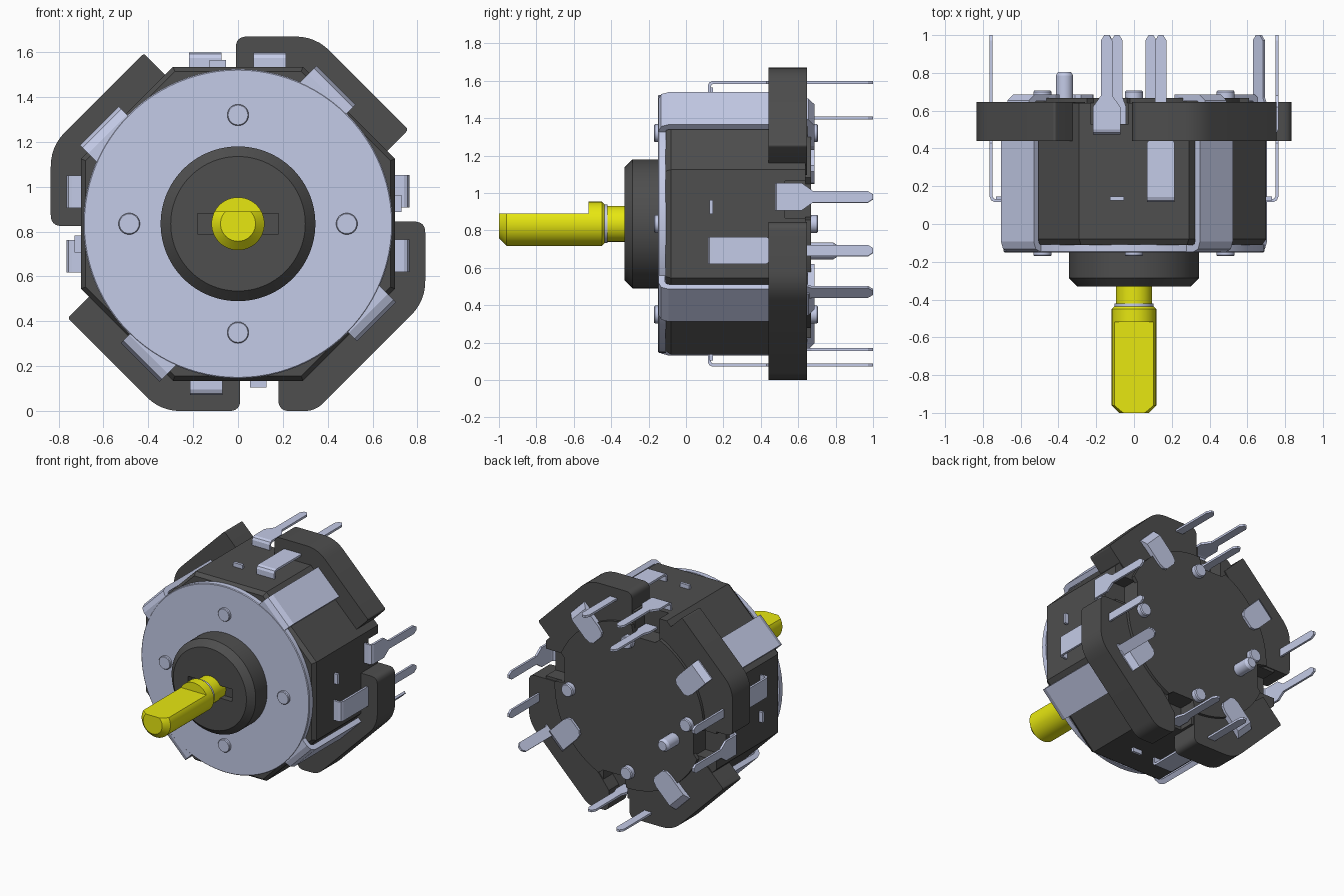
import bpy, bmesh, math
from mathutils import Vector

if "Cube" in bpy.data.objects:
    bpy.data.objects.remove(bpy.data.objects["Cube"])

C = 0.835  # height of the shaft axis


def material(name, srgb):
    lin = [(c / 255 / 12.92) if c < 11 else ((c / 255 + 0.055) / 1.055) ** 2.4 for c in srgb]
    m = bpy.data.materials.new(name)
    m.use_nodes = True
    m.diffuse_color = (*lin, 1)
    m.node_tree.nodes["Principled BSDF"].inputs["Base Color"].default_value = (*lin, 1)
    return m


METAL = material("pale blue metal", (202, 209, 238))
DARK = material("dark plastic", (78, 78, 78))
YELLOW = material("yellow plastic", (240, 240, 18))


def finish(bm, name, mat, smooth=True):
    bmesh.ops.recalc_face_normals(bm, faces=bm.faces)
    me = bpy.data.meshes.new(name)
    bm.to_mesh(me)
    bm.free()
    me.materials.append(mat)
    ob = bpy.data.objects.new(name, me)
    ob.location.z = C
    bpy.context.collection.objects.link(ob)
    if smooth:
        bpy.ops.object.select_all(action='DESELECT')
        ob.select_set(True)
        bpy.context.view_layer.objects.active = ob
        bpy.ops.object.shade_smooth_by_angle(angle=math.radians(25))
    return ob


def skin(bm, rings):
    """Join rings of equal length with quads and close both ends."""
    n = len(rings[0])
    for a, b in zip(rings, rings[1:]):
        for i in range(n):
            bm.faces.new((a[i], a[(i + 1) % n], b[(i + 1) % n], b[i]))
    bm.faces.new(rings[0])
    bm.faces.new(rings[-1])


def lathe(name, profile, mat, cx=0, cz=0, n=64, flat=None):
    """Revolve (radius, y) points around the y axis; flat cuts off the top."""
    bm = bmesh.new()
    skin(bm, [[bm.verts.new((cx + r * math.cos(math.tau * i / n), y,
                             cz + r * math.sin(math.tau * i / n)))
               for i in range(n)] for r, y in profile])
    if flat is not None:
        bmesh.ops.bisect_plane(bm, geom=bm.verts[:] + bm.edges[:] + bm.faces[:],
                               plane_co=(0, 0, flat), plane_no=(0, 0, 1), clear_outer=True)
        bmesh.ops.holes_fill(bm, edges=[e for e in bm.edges if e.is_boundary])
    return finish(bm, name, mat)


def prism(name, outline, y0, y1, mat, chamfer=0):
    """Extrude an (x, z) outline along y, with an optional front chamfer."""
    levels = [(y0, 1), (y1, 1)]
    if chamfer:
        levels = [(y0, 1 - chamfer), (y0 + chamfer, 1), (y1, 1)]
    bm = bmesh.new()
    skin(bm, [[bm.verts.new((x * s, y, z * s)) for x, z in outline] for y, s in levels])
    return finish(bm, name, mat)


def ribbon(name, path, angle, thick, mat=METAL):
    """Bent sheet strip; path holds (radius, y, sideways centre, width)."""
    a = math.radians(angle)
    u = Vector((math.cos(a), 0, math.sin(a)))
    v = Vector((-math.sin(a), 0, math.cos(a)))
    bm = bmesh.new()
    rows = [[bm.verts.new(u * r + v * (t + s * w / 2) + Vector((0, y, 0))) for s in (-1, 1)]
            for r, y, t, w in path]
    for p, q in zip(rows, rows[1:]):
        bm.faces.new((p[0], p[1], q[1], q[0]))
    ob = finish(bm, name, mat, smooth=False)
    mod = ob.modifiers.new("thickness", 'SOLIDIFY')
    mod.thickness = thick
    mod.offset = 0
    mod.use_even_offset = True
    return ob


def rounded(points):
    """Round each (x, z, radius) corner with a short curve."""
    out = []
    for i, (x, z, r) in enumerate(points):
        p = Vector((x, z))
        if r == 0:
            out.append(p)
            continue
        a = p + (Vector(points[i - 1][:2]) - p).normalized() * r
        b = p + (Vector(points[(i + 1) % len(points)][:2]) - p).normalized() * r
        for k in range(7):
            t = k / 6
            out.append(a * (1 - t) ** 2 + p * 2 * t * (1 - t) + b * t * t)
    return out


def turn(points, quarter):
    for _ in range(quarter % 4):
        points = [(-z, x, r) for x, z, r in points]
    return points


# Octagonal housing: full front part, notched rear part
R8 = 0.70 / math.cos(math.pi / 8)
octagon = [(R8 * math.cos(math.pi * (k + 0.5) / 4), R8 * math.sin(math.pi * (k + 0.5) / 4))
           for k in range(8)]
prism("housing_front", octagon, -0.11, 0.53, DARK, chamfer=0.03)

side = [(0.70, -0.29, 0), (0.70, 0.03, 0), (0.53, 0.03, 0), (0.53, 0.23, 0),
        (0.70, 0.23, 0), (0.70, 0.29, 0)]
rear = [(x, z) for q in range(4) for x, z, _ in turn(side, q)]
prism("housing_rear", rear, 0.53, 0.64, DARK)

# Round back cover, stepping in at the four notches
cover = []
for i in range(180):
    a = math.tau * i / 180
    local = (a + math.pi / 4) % (math.pi / 2) - math.pi / 4
    inside = 0.03 < 0.61 * math.sin(local) < 0.23
    r = 0.53 / math.cos(local) if inside else 0.61
    cover.append((r * math.cos(a), r * math.sin(a)))
prism("back_cover", cover, 0.64, 0.668, DARK)

# Corner blocks around the rear of the housing
block = [(-0.01, 0.835, 0.05), (0.345, 0.835, 0.09), (0.76, 0.42, 0.015), (0.69, 0.35, 0),
         (0.60, 0.26, 0), (0.30, 0.50, 0), (-0.01, 0.60, 0)]
for q, corner in enumerate(("top_left", "top_right", "bottom_right")):
    prism(f"corner_block_{corner}", rounded(turn(block, q)), 0.44, 0.647, DARK)
long_block = [(0.835, 0.01, 0.05), (0.60, 0.01, 0), (0.50, -0.30, 0), (0.24, -0.60, 0),
              (0.18, -0.68, 0), (0.18, -0.835, 0.05), (0.345, -0.835, 0.05),
              (0.835, -0.345, 0.09)]
prism("corner_block_bottom_left", rounded(long_block), 0.44, 0.647, DARK)

# Front plate and its four folded arms with tabs over the back
lathe("front_plate", [(0.685, -0.15), (0.69, -0.145), (0.69, -0.108)], METAL, n=96)
for k in range(4):
    t, w = 0.128, 0.245
    ribbon(f"plate_arm_{k + 1}",
           [(0.55, -0.13, t, w), (0.69, -0.13, t, w), (0.716, -0.119, t, w),
            (0.727, -0.09, t, w), (0.727, 0.56, t, w), (0.727, 0.60, t, 0.17),
            (0.722, 0.645, t, 0.16), (0.69, 0.668, t, 0.16), (0.54, 0.668, t, 0.16),
            (0.50, 0.668, t, 0.14), (0.48, 0.668, t, 0.09)], 45 + 90 * k, 0.036)

# Rivets through front and back
for k in range(4):
    cx, cz = 0.485 * math.cos(k * math.pi / 2), 0.485 * math.sin(k * math.pi / 2)
    lathe(f"front_rivet_{k + 1}", [(0.044, -0.17), (0.048, -0.165), (0.048, -0.14)],
          METAL, cx, cz, 24)
    lathe(f"back_rivet_{k + 1}", [(0.048, 0.66), (0.048, 0.70), (0.042, 0.707)],
          METAL, cx, cz, 24)

# Locating post on the back
lathe("back_post", [(0.046, 0.65), (0.046, 0.785), (0.034, 0.805)], METAL, -0.368, -0.145, 24)

# Terminals: a long and a short one on each side, plus a small nub
for angle, label in ((0, "left"), (90, "top"), (180, "right"), (270, "bottom")):
    for kind, t, y0, y1 in (("long", -0.142, 0.125, 0.43), ("short", 0.145, 0.483, 0.62)):
        if label == "bottom" and kind == "short":
            continue
        ribbon(f"{kind}_terminal_{label}",
               [(0.68, y0, t, 0.145), (0.738, y0, t, 0.145), (0.75, y0 + 0.006, t, 0.145),
                (0.756, y0 + 0.02, t, 0.145), (0.756, y1, t, 0.145),
                (0.756, y1 + 0.06, t, 0.06), (0.756, 0.972, t, 0.06),
                (0.756, 1.0, t, 0.025)], angle, 0.016)
    ribbon(f"terminal_nub_{label}", [(0.66, 0.135, 0.09, 0.075), (0.73, 0.135, 0.09, 0.075)],
           angle, 0.02)

# Inner terminals
for label, angle, r, t, w in (("top", 90, 0.565, 0.09, 0.06), ("bottom", 270, 0.672, 0.09, 0.06),
                              ("corner", -45, 0.725, 0.21, 0.075)):
    ribbon(f"inner_terminal_{label}", [(r, 0.50, t, w * 1.6), (r, 0.62, t, w * 1.6),
                                       (r, 0.67, t, w), (r, 0.972, t, w),
                                       (r, 1.0, t, w * 0.4)], angle, 0.016)

# Bushing with a shallow slot across its face
bushing = lathe("bushing", [(0.30, -0.33), (0.345, -0.285), (0.345, -0.14)], DARK, n=96)
slot = prism("slot_cutter", [(-0.18, -0.046), (0.18, -0.046), (0.18, 0.046), (-0.18, 0.046)],
             -0.40, -0.28, DARK)
slot.hide_render = True
slot.hide_viewport = True
cut = bushing.modifiers.new("slot", 'BOOLEAN')
cut.operation = 'DIFFERENCE'
cut.object = slot

# Shaft: flatted end, collar, retaining ring and neck
lathe("shaft_flatted", [(0.078, -1.0), (0.118, -0.96), (0.118, -0.515)], YELLOW, flat=0.055)
lathe("shaft_collar", [(0.118, -0.52), (0.118, -0.45), (0.105, -0.436)], YELLOW)
lathe("shaft_ring", [(0.103, -0.438), (0.103, -0.42)], METAL)
lathe("shaft_neck", [(0.096, -0.425), (0.096, -0.27)], YELLOW)
